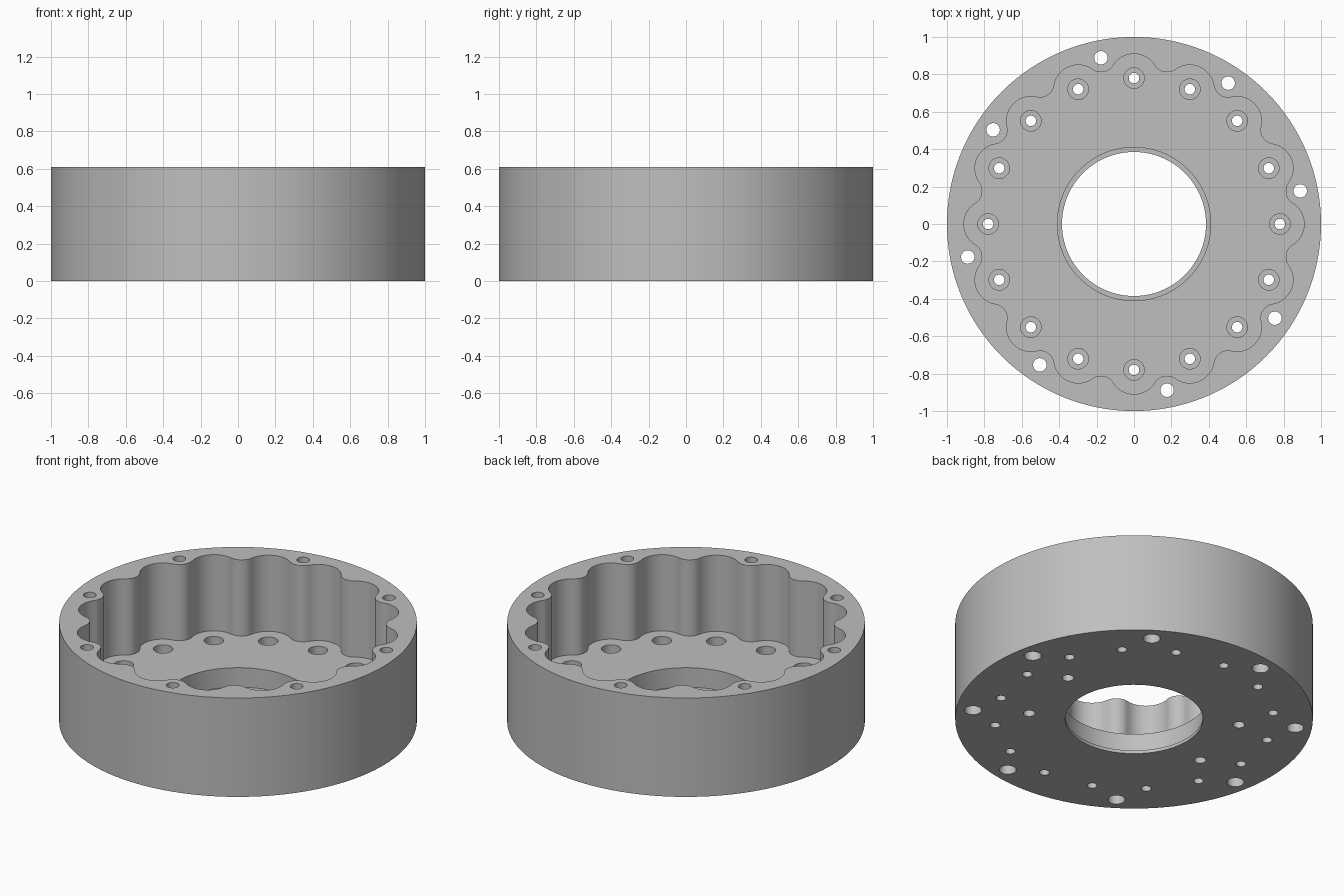
import bpy, bmesh
from math import cos, sin, pi, radians, atan2, hypot

if "Cube" in bpy.data.objects:
    bpy.data.objects.remove(bpy.data.objects["Cube"])

HEIGHT, FLOOR = 0.61, 0.14
SCREW_R, RIM_R, STUD_R = 0.78, 0.906, 0.59   # bolt circle radii
LOBE = 0.13                                  # scallop radius round each screw
HALF = pi / 16                               # half the scallop pitch


def polar(r, a, x=0, y=0):
    return x + r * cos(a), y + r * sin(a)


def lathe(bm, profile, x=0, y=0, sides=32):
    """Add a closed solid turned from (radius, height) pairs, bottom to top."""
    rings = []
    for r, z in profile:
        pts = [polar(r, 2 * pi * i / sides, x, y) for i in range(sides)]
        rings.append([bm.verts.new((*p, z)) for p in pts])
    bm.faces.new(rings[0][::-1])
    bm.faces.new(rings[-1])
    for low, high in zip(rings, rings[1:]):
        for i in range(sides):
            j = (i + 1) % sides
            bm.faces.new((low[i], low[j], high[j], high[i]))


def finish(bm, name):
    bmesh.ops.recalc_face_normals(bm, faces=bm.faces)
    mesh = bpy.data.meshes.new(name)
    bm.to_mesh(mesh)
    bm.free()
    obj = bpy.data.objects.new(name, mesh)
    bpy.context.collection.objects.link(obj)
    return obj


def cut(target, cutter):
    cutter.hide_render = True
    mod = target.modifiers.new("cut", 'BOOLEAN')
    mod.operation, mod.solver, mod.object = 'DIFFERENCE', 'EXACT', cutter
    bpy.context.view_layer.objects.active = target
    bpy.ops.object.modifier_apply(modifier=mod.name)
    bpy.data.objects.remove(cutter)


# Solid round body
bm = bmesh.new()
lathe(bm, [(1, 0), (1, HEIGHT)], sides=128)
housing = finish(bm, "scalloped_housing")

# Scalloped cavity: outward lobes joined by tangent inward arcs
tx, ty = polar(RIM_R, HALF)
phi = atan2(ty, tx - SCREW_R)
fillet = hypot(tx - SCREW_R, ty) - LOBE
outline = []
for k in range(16):
    a = 2 * HALF * k
    centre = polar(SCREW_R, a)
    outline += [polar(LOBE, a + phi * (i / 7 - 1), *centre) for i in range(15)]
    centre = polar(RIM_R, a + HALF)
    start, end = pi + phi, pi + 2 * HALF - phi
    outline += [polar(fillet, a + start + (end - start) * i / 10, *centre)
                for i in range(1, 10)]
bm = bmesh.new()
base = bm.faces.new([bm.verts.new((x, y, FLOOR)) for x, y in outline])
grown = bmesh.ops.extrude_face_region(bm, geom=[base], use_keep_orig=True)
top = [v for v in grown["geom"] if isinstance(v, bmesh.types.BMVert)]
bmesh.ops.translate(bm, verts=top, vec=(0, 0, HEIGHT))
cut(housing, finish(bm, "cavity_cutter"))

# Stepped bore, counterbored screw holes, rim holes and blind holes
bm = bmesh.new()
lathe(bm, [(0.385, -0.1), (0.385, 0.02), (0.41, 0.02), (0.41, 0.3)], sides=96)
for k in range(16):
    lathe(bm, [(0.028, -0.1), (0.028, 0.07), (0.055, 0.07), (0.055, 0.3)],
          *polar(SCREW_R, 2 * HALF * k))
for k in range(8):
    lathe(bm, [(0.048, -0.1), (0.048, 0.14), (0.036, 0.14), (0.036, 0.8)],
          *polar(RIM_R, HALF + k * pi / 4))
for deg in (11.25, 146.25, 191.25, 326.25):
    lathe(bm, [(0.033, -0.1), (0.033, 0.09)], *polar(STUD_R, radians(deg)))
cut(housing, finish(bm, "hole_cutter"))

# Plain grey metal
grey = bpy.data.materials.new("machined grey")
grey.use_nodes = True
colour = (0.52, 0.52, 0.52, 1)
grey.diffuse_color = colour
grey.node_tree.nodes["Principled BSDF"].inputs["Base Color"].default_value = colour
housing.data.materials.clear()
housing.data.materials.append(grey)

bpy.ops.object.select_all(action='DESELECT')
housing.select_set(True)
bpy.context.view_layer.objects.active = housing
bpy.ops.object.shade_smooth_by_angle(angle=radians(30))
